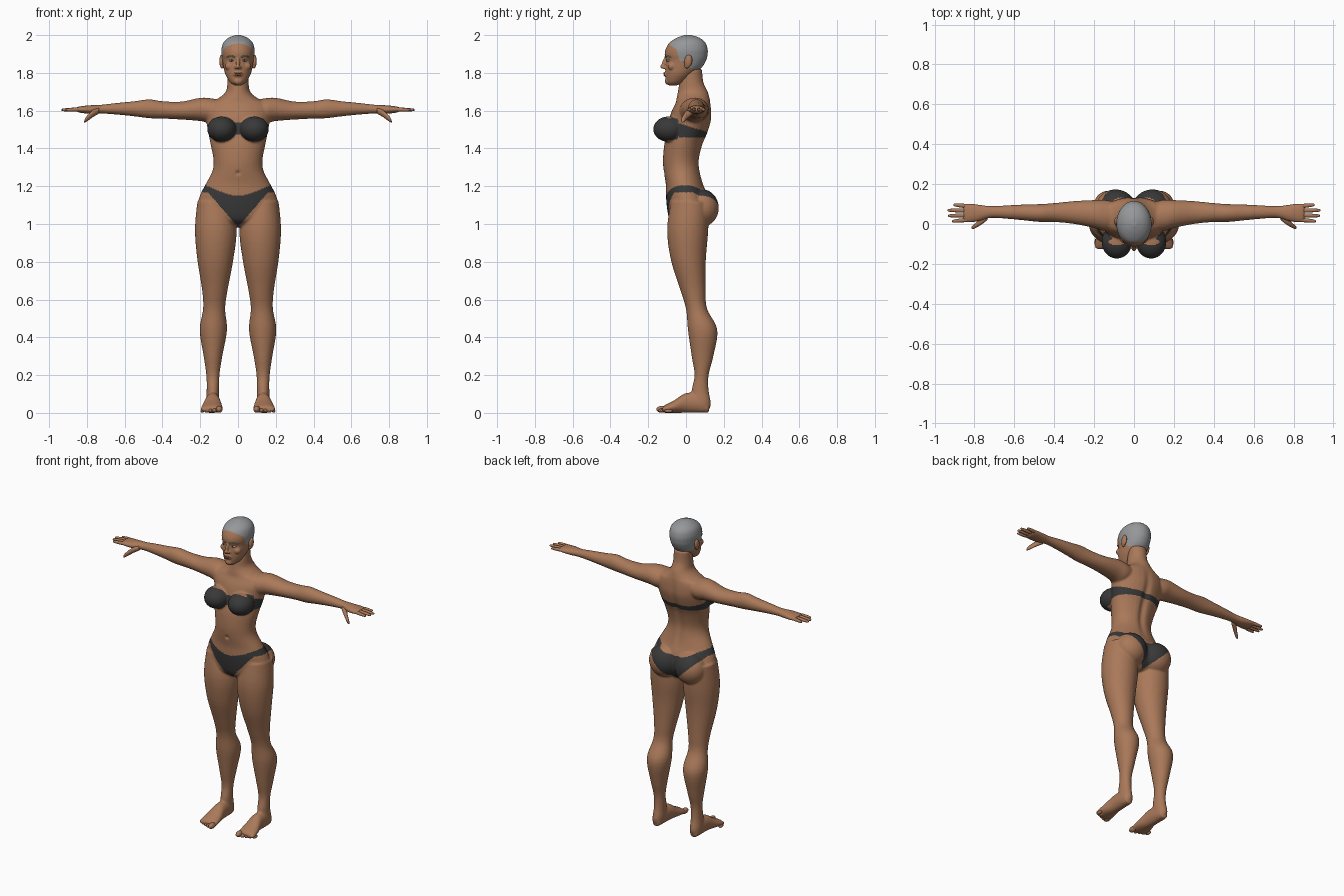
import bpy, bmesh, math
from mathutils import Matrix, Vector

if "Cube" in bpy.data.objects:
    bpy.data.objects.remove(bpy.data.objects["Cube"])


def material(name, r, g, b):
    m = bpy.data.materials.new(name)
    m.use_nodes = True
    m.diffuse_color = (r, g, b, 1)
    bsdf = m.node_tree.nodes["Principled BSDF"]
    bsdf.inputs["Base Color"].default_value = (r, g, b, 1)
    bsdf.inputs["Roughness"].default_value = 0.7
    return m


SKIN = material("skin", 0.40, 0.19, 0.10)
CLOTH = material("dark_cloth", 0.04, 0.04, 0.042)
HAIR = material("grey_hair", 0.30, 0.31, 0.32)
LIP = material("lip", 0.30, 0.115, 0.07)
EYE = material("eye_white", 0.55, 0.55, 0.55)
IRIS = material("iris", 0.05, 0.05, 0.06)


def loft(bm, axis, keys, steps=5, n=32):
    """Smooth elliptical loft; key = (position, a_min, a_max, b_min, b_max)."""
    path = []
    for i in range(len(keys) - 1):
        q = [Vector(keys[min(max(i + k, 0), len(keys) - 1)]) for k in (-1, 0, 1, 2)]
        for s in range(steps):
            t = s / steps
            path.append(q[1] + (q[2] - q[0]) * t / 2
                        + (q[0] - q[1] * 2.5 + q[2] * 2 - q[3] / 2) * t ** 2
                        + ((q[1] - q[2]) * 3 + q[3] - q[0]) * t ** 3 / 2)
    path.append(Vector(keys[-1]))
    rings = []
    for t, a0, a1, b0, b1 in path:
        ring = []
        for k in range(n):
            u = math.tau * k / n
            a = (a0 + a1) / 2 + (a1 - a0) / 2 * math.cos(u)
            b = (b0 + b1) / 2 + (b1 - b0) / 2 * math.sin(u)
            co = {"x": (t, a, b), "y": (a, t, b), "z": (a, b, t)}[axis]
            ring.append(bm.verts.new(co))
        rings.append(ring)
    for r, s in zip(rings, rings[1:]):
        for k in range(n):
            bm.faces.new((r[k], r[k - 1], s[k - 1], s[k]))
    bm.faces.new(rings[0])
    bm.faces.new(rings[-1][::-1])


def ball(bm, centre, radii, tilt=0):
    m = Matrix.Translation(centre) @ Matrix.Rotation(tilt, 4, "X") @ Matrix.Diagonal((*radii, 1))
    bmesh.ops.create_uvsphere(bm, u_segments=24, v_segments=16, radius=1, matrix=m)


def mirror(bm):
    geo = bmesh.ops.duplicate(bm, geom=bm.verts[:] + bm.edges[:] + bm.faces[:])["geom"]
    for v in geo:
        if isinstance(v, bmesh.types.BMVert):
            v.co.x *= -1


def finish(bm, name, mats, voxel=0, smooth=0, rule=None, sculpt=None):
    """Turn the bmesh into an object, optionally fused into one skin."""
    bmesh.ops.recalc_face_normals(bm, faces=bm.faces)
    me = bpy.data.meshes.new(name)
    bm.to_mesh(me)
    bm.free()
    ob = bpy.data.objects.new(name, me)
    bpy.context.collection.objects.link(ob)
    if voxel:
        rm = ob.modifiers.new("fuse", "REMESH")
        rm.mode, rm.voxel_size = "VOXEL", voxel
        sm = ob.modifiers.new("soften", "SMOOTH")
        sm.factor, sm.iterations = 0.5, smooth
        dg = bpy.context.evaluated_depsgraph_get()
        me = bpy.data.meshes.new_from_object(ob.evaluated_get(dg))
        ob.modifiers.clear()
        ob.data = me
    me.materials.clear()
    for m in mats:
        me.materials.append(m)
    for v in me.vertices:
        if sculpt:
            sculpt(v.co)
        v.co.z = max(v.co.z, 0)
    for p in me.polygons:
        p.use_smooth = True
        p.material_index = rule(p.center) if rule else 0
    return ob


def ramp(v, pts):
    if v <= pts[0][0]:
        return pts[0][1]
    for (a, p), (b, q) in zip(pts, pts[1:]):
        if v <= b:
            return p + (q - p) * (v - a) / (b - a)
    return pts[-1][1]


# Body: limbs on one side, mirrored, then the torso
bm = bmesh.new()
loft(bm, "z", [(1.12, .04, .215, -.08, .12), (.97, .008, .228, -.10, .118),
               (.81, .025, .215, -.08, .105), (.65, .055, .19, -.03, .104),
               (.55, .068, .185, 0, .112), (.44, .058, .203, .01, .166),
               (.3, .083, .182, .03, .145), (.2, .098, .168, .045, .12),
               (.12, .1, .166, .03, .12), (.05, .1, .17, .03, .132), (.01, .11, .16, .04, .12)])
loft(bm, "y", [(.12, .11, .16, 0, .05), (.08, .1, .17, 0, .1), (0, .093, .175, 0, .105),
               (-.06, .083, .19, 0, .068), (-.11, .08, .198, 0, .042), (-.125, .085, .19, .006, .03)])
loft(bm, "x", [(.06, -.02, .1, 1.56, 1.65), (.14, -.035, .12, 1.535, 1.665),
               (.2, -.02, .12, 1.545, 1.668), (.3, 0, .115, 1.553, 1.648),
               (.4, .01, .105, 1.558, 1.65), (.47, .01, .1, 1.56, 1.66),
               (.55, .018, .098, 1.57, 1.65), (.65, .027, .093, 1.58, 1.64),
               (.72, .03, .09, 1.584, 1.632), (.78, .013, .098, 1.583, 1.629),
               (.83, .007, .104, 1.588, 1.624), (.855, .012, .1, 1.594, 1.619)])
ball(bm, (.092, .082, 1.085), (.1, .092, .1))
ball(bm, (.086, -.09, 1.502), (.077, .084, .068))
mirror(bm)
torso = [(1.82, .055, -.02, .085), (1.75, .056, -.035, .092), (1.7, .065, -.043, .115),
         (1.665, .105, -.05, .125), (1.64, .16, -.055, .13), (1.6, .18, -.075, .135),
         (1.55, .17, -.09, .135), (1.48, .157, -.1, .115), (1.42, .145, -.115, .09),
         (1.34, .13, -.122, .072), (1.28, .136, -.118, .075), (1.21, .172, -.107, .092),
         (1.15, .202, -.106, .115), (1.08, .215, -.1, .13), (1.02, .18, -.085, .11), (.985, .08, -.04, .07)]
loft(bm, "z", [(z, -w, w, f, b) for z, w, f, b in torso])


def swimwear(c):
    x, y, z = abs(c.x), c.y, c.z
    if x > .225:
        return 0
    # Upper garment: two cups and a band
    cup = y < -.04 and ((x - .086) / .08) ** 2 + ((z - 1.502) / .066) ** 2 < 1
    top = ramp(y, [(-.05, 1.537), (.1, 1.49)])
    low = ramp(y, [(-.08, 1.475), (-.03, 1.458)])
    if cup or (x < .172 and low < z < top):
        return 1
    # Lower garment: dipped waistline and high-cut leg line
    top = 1.15 + .055 * min(x / .17, 1) ** 1.5
    low = min(.985 + (1.15 if y < .02 else 1.0) * x, 1.168)
    return int(low < z < top)


def body_details(co):
    # Spine groove and navel
    if co.y > .03 and 1.18 < co.z < 1.66 and abs(co.x) < .1:
        fade = math.sin((co.z - 1.18) / .48 * math.pi)
        co.y -= .013 * fade * math.exp(-(co.x / .022) ** 2)
    if co.y < -.08 and abs(co.x) < .05:
        co.y += .01 * math.exp(-(co.x ** 2 + (co.z - 1.27) ** 2) / .0001)


finish(bm, "body", [SKIN, CLOTH], .0052, 12, swimwear, body_details)

# Head with brow, nose, mouth and chin
bm = bmesh.new()
ball(bm, (.012, -.113, 1.828), (.009, .011, .008))
ball(bm, (.045, -.075, 1.835), (.025, .022, .022))
mirror(bm)
skull = [(1.733, .018, -.09, -.05), (1.75, .042, -.105, -.01), (1.79, .066, -.109, .04),
         (1.83, .077, -.109, .085), (1.868, .083, -.106, .107), (1.895, .087, -.113, .114),
         (1.925, .088, -.108, .115), (1.96, .078, -.088, .103), (1.985, .052, -.05, .073), (2.0, .015, -.01, .03)]
loft(bm, "z", [(z, -w, w, f, b) for z, w, f, b in skull])
ball(bm, (0, -.114, 1.855), (.0095, .012, .034), -.33)
ball(bm, (0, -.122, 1.833), (.012, .015, .011))
ball(bm, (0, -.107, 1.793), (.026, .011, .014))
ball(bm, (0, -.098, 1.756), (.024, .014, .018))


def hairline(c):
    edge = ramp(c.y, [(-.1, 1.962), (-.075, 1.94), (-.05, 1.925), (-.035, 1.865), (-.01, 1.86), (.03, 1.82)])
    return int(c.z > edge)


finish(bm, "head", [SKIN, HAIR], .004, 4, hairline)

# Ears
bm = bmesh.new()
ball(bm, (.087, .012, 1.862), (.012, .021, .034), -.15)
ball(bm, (.084, .004, 1.838), (.01, .012, .014))
mirror(bm)
finish(bm, "ears", [SKIN])

# Eyes, irises, eyebrows and lips
for name, mat, centre, size in (("eyes", EYE, (.033, -.092, 1.866), (.015, .012, .006)),
                                ("irises", IRIS, (.033, -.0995, 1.866), (.0055, .006, .0055))):
    bm = bmesh.new()
    ball(bm, centre, size)
    mirror(bm)
    finish(bm, name, [mat])

bm = bmesh.new()
loft(bm, "x", [(.013, -.113, -.107, 1.881, 1.884), (.025, -.112, -.102, 1.883, 1.89),
               (.042, -.103, -.092, 1.887, 1.893), (.06, -.085, -.078, 1.881, 1.884)], n=12)
mirror(bm)
finish(bm, "eyebrows", [HAIR])

bm = bmesh.new()
ball(bm, (0, -.111, 1.798), (.022, .009, .005))
ball(bm, (0, -.111, 1.789), (.018, .009, .005))
finish(bm, "lips", [LIP])

# Fingers fan out from the palm; the thumb points forward and down
bm = bmesh.new()
for base, tip, end in ((.021, .014, .912), (.044, .041, .932), (.067, .069, .935), (.089, .096, .905)):
    keys = []
    for t, r in ((0, .009), (.35, .0105), (.7, .009), (.95, .0065), (1, .002)):
        x, y, z = .83 + (end - .83) * t, base + (tip - base) * t, 1.607 - .003 * t
        keys.append((x, y - r, y + r, z - r, z + r))
    loft(bm, "x", keys, 4, 14)
loft(bm, "x", [(.735, .02, .05, 1.585, 1.615), (.765, -.003, .032, 1.568, 1.605),
               (.79, -.018, .008, 1.55, 1.583), (.808, -.026, -.006, 1.538, 1.561),
               (.815, -.02, -.014, 1.537, 1.543)], 4, 16)
mirror(bm)
finish(bm, "fingers", [SKIN])

# Toes shrink from the big toe outward
bm = bmesh.new()
for i in range(5):
    r = .018 if i == 0 else .0125 - .0008 * i
    ball(bm, (.099 + .0215 * i + (.004 if i else 0), -.127 + .0085 * i, r + .001), (r * .95, .03 - .002 * i, r))
mirror(bm)
finish(bm, "toes", [SKIN])
